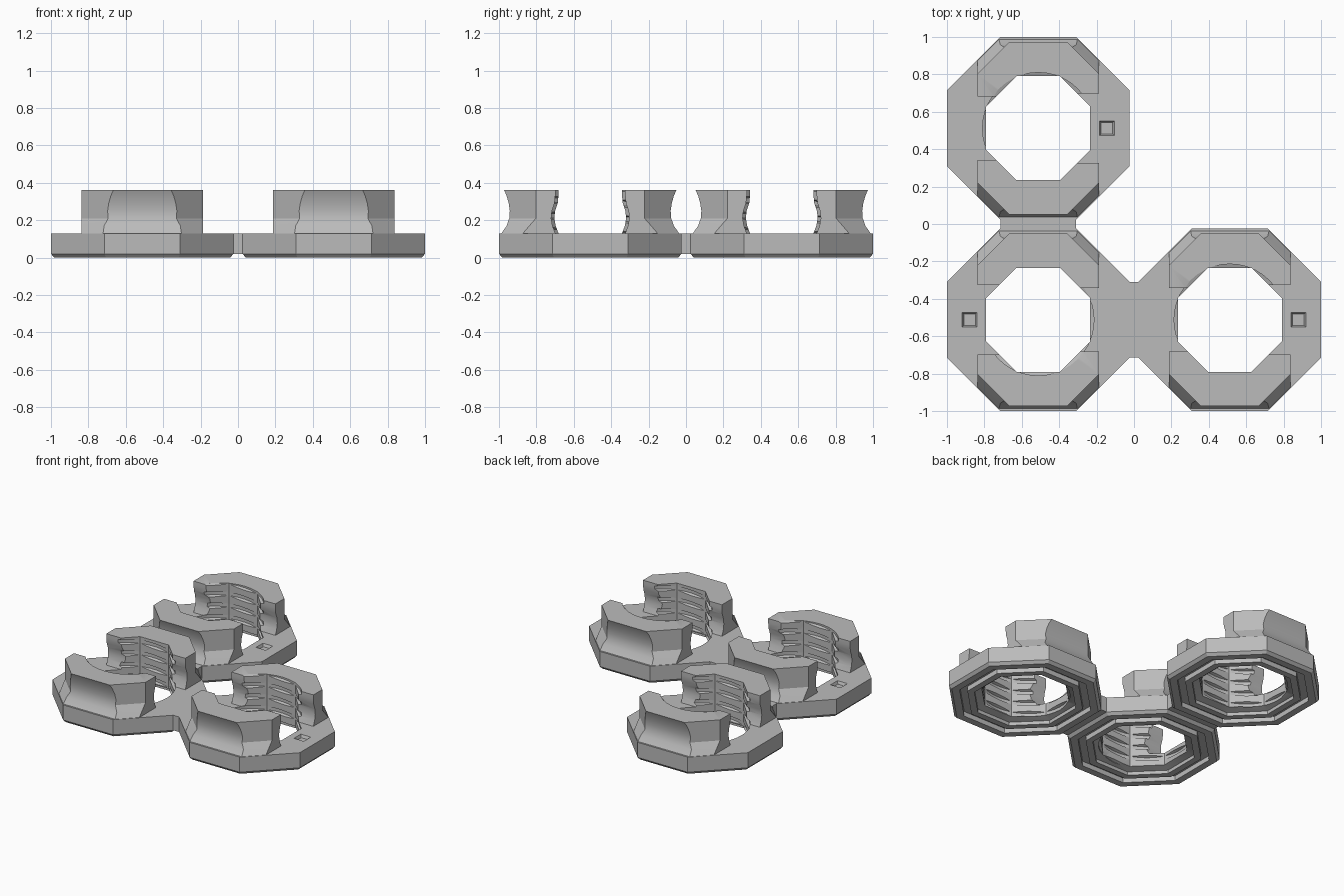
import bpy
import bmesh
from math import pi, cos, sin, tan, sqrt, radians

cube = bpy.data.objects.get("Cube")
if cube:
    bpy.data.objects.remove(cube, do_unlink=True)

grey = bpy.data.materials.new("plain grey")
grey.use_nodes = True
grey.diffuse_color = (0.5, 0.5, 0.5, 1)
grey.node_tree.nodes["Principled BSDF"].inputs["Base Color"].default_value = (0.5, 0.5, 0.5, 1)

HOLE = 0.278                    # flat-to-centre size of the octagonal hole
DECK = 0.13                     # top of the base
TOP = 0.36                      # top of the clamp walls
PITCH = 0.084                   # thread pitch


def loft(name, loops, closed=False):
    """Skin a list of equal-length point loops; cap the ends unless closed."""
    bm = bmesh.new()
    rings = [[bm.verts.new(p) for p in loop] for loop in loops]
    n = len(rings[0])
    pairs = list(zip(rings, rings[1:]))
    if closed:
        pairs.append((rings[-1], rings[0]))
    else:
        bm.faces.new(rings[0])
        bm.faces.new(rings[-1])
    for a, b in pairs:
        for i in range(n):
            j = (i + 1) % n
            bm.faces.new((a[i], a[j], b[j], b[i]))
    bmesh.ops.recalc_face_normals(bm, faces=bm.faces)
    mesh = bpy.data.meshes.new(name)
    bm.to_mesh(mesh)
    bm.free()
    mesh.materials.append(grey)
    obj = bpy.data.objects.new(name, mesh)
    bpy.context.scene.collection.objects.link(obj)
    return obj


def octagon(apothem, z):
    r = apothem / cos(pi / 8)
    return [(r * cos(pi / 8 + k * pi / 4), r * sin(pi / 8 + k * pi / 4), z) for k in range(8)]


def combine(target, tool, operation):
    """Boolean the tool into the target, then discard the tool."""
    mod = target.modifiers.new("combine", "BOOLEAN")
    mod.operation, mod.object, mod.solver = operation, tool, "EXACT"
    graph = bpy.context.evaluated_depsgraph_get()
    target.data = bpy.data.meshes.new_from_object(target.evaluated_get(graph))
    target.modifiers.clear()
    bpy.data.objects.remove(tool, do_unlink=True)


def smooth(obj):
    bpy.ops.object.select_all(action="DESELECT")
    obj.select_set(True)
    bpy.context.view_layer.objects.active = obj
    bpy.ops.object.shade_smooth_by_angle(angle=radians(25))


# Octagonal base ring with bevelled rim and a grooved underside
section = [(HOLE, DECK), (0.488, DECK), (0.488, 0.02), (0.47, 0), (0.42, 0), (0.42, 0.035),
           (0.37, 0.035), (0.37, 0), (0.325, 0), (0.325, 0.025), (HOLE, 0.04)]
ring = loft("holder_ring", [octagon(a, z) for a, z in section], closed=True)

# Clamp walls: height, flat side, sloped side, setback of the arm ends
levels = [(0.10, 0.475, 0.484, 0.0), (DECK, 0.475, 0.484, 0.0), (0.17, 0.447, 0.46, 0.015),
          (0.21, 0.433, 0.435, 0.022), (0.25, 0.43, 0.435, 0.018), (0.29, 0.436, 0.435, 0.004),
          (0.33, 0.447, 0.435, 0.0), (TOP, 0.46, 0.435, 0.0)]
HALF = 0.325


def wall_loop(z, flat, slope, setback, side):
    reach = slope * sqrt(2)
    corner = HOLE * tan(pi / 8)
    left, right = 0.17 + setback, 0.187 + setback
    pts = [(-HALF, reach - HALF), (flat - reach, flat), (reach - flat, flat), (HALF, reach - HALF),
           (HALF, right), (HOLE * sqrt(2) - right, right), (corner, HOLE),
           (-corner, HOLE), (left - HOLE * sqrt(2), left), (-HALF, left)]
    return [(x, y * side, z) for x, y in pts]


for side in (1, -1):
    wall = loft("clamp_wall", [wall_loop(*lv, side) for lv in levels])
    combine(ring, wall, "UNION")

# Helical thread cut into the flats of the hole
steps = 40
thread = []
for k in range(-steps, 6 * steps):
    t = k / steps
    ang = 2 * pi * t + pi
    z = DECK - PITCH + PITCH * t
    thread.append([(r * cos(ang), r * sin(ang), z + dz)
                   for r, dz in ((0.24, -0.034), (0.298, -0.012), (0.298, 0.012), (0.24, 0.034))])
combine(ring, loft("thread_cutter", thread), "DIFFERENCE")

# Small square pocket with tapered sides
pocket = loft("pocket_cutter", [[(0.367 + sx * s, sy * s, z) for sx, sy in
                                 ((-1, -1), (1, -1), (1, 1), (-1, 1))]
                                for s, z in ((0.031, DECK - 0.02), (0.04, DECK), (0.04, DECK + 0.02))])
combine(ring, pocket, "DIFFERENCE")
smooth(ring)

# Three rings in an L, the corner one turned half round
SPOT = 0.512
ring.name = "back_right_ring"
ring.location = (-SPOT, SPOT, 0)
for name, x, turn in (("front_right_ring", -SPOT, pi), ("front_left_ring", SPOT, 0)):
    copy = bpy.data.objects.new(name, ring.data)
    copy.location = (x, -SPOT, 0)
    copy.rotation_euler.z = turn
    bpy.context.scene.collection.objects.link(copy)

# Short bridges joining neighbouring rings
w, g = 0.202, 0.025
for name, cx, cy, hx, hy in (("side_bridge", -SPOT, 0, w, g), ("front_bridge", 0, -SPOT, g, w)):
    loft(name, [[(cx - hx, cy - hy, z), (cx + hx, cy - hy, z), (cx + hx, cy + hy, z),
                 (cx - hx, cy + hy, z)] for z in (0.02, DECK)])
